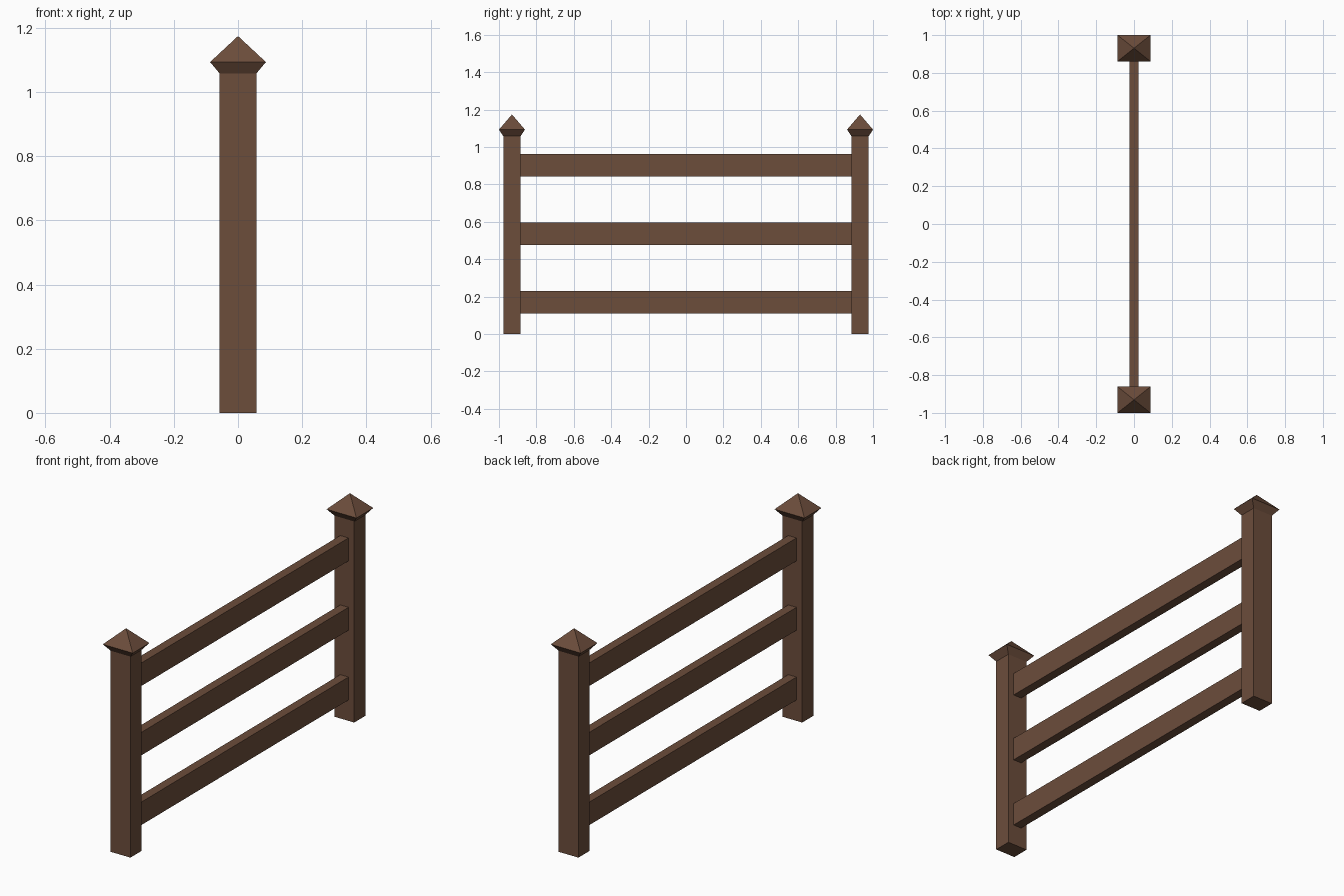
import bpy, bmesh

if "Cube" in bpy.data.objects:
    bpy.data.objects.remove(bpy.data.objects["Cube"])

wood = bpy.data.materials.new("dark brown wood")
wood.diffuse_color = (0.150, 0.074, 0.044, 1)
wood.use_nodes = True
wood.node_tree.nodes["Principled BSDF"].inputs["Base Color"].default_value = wood.diffuse_color


def add_object(name, bm):
    bmesh.ops.recalc_face_normals(bm, faces=bm.faces)
    mesh = bpy.data.meshes.new(name)
    bm.to_mesh(mesh)
    bm.free()
    mesh.materials.append(wood)
    obj = bpy.data.objects.new(name, mesh)
    bpy.context.collection.objects.link(obj)
    return obj


def post(name, y):
    # rectangular rings from the foot to the cap's overhang, then a pointed top
    bm = bmesh.new()
    rings = []
    for hx, hy, z in [(0.0575, 0.046, 0), (0.0575, 0.046, 1.058), (0.087, 0.0695, 1.093)]:
        rings.append([bm.verts.new((sx * hx, y + sy * hy, z))
                      for sx, sy in [(-1, -1), (1, -1), (1, 1), (-1, 1)]])
    apex = bm.verts.new((0, y, 1.174))
    bm.faces.new(rings[0])
    for i in range(4):
        j = (i + 1) % 4
        for a, b in zip(rings, rings[1:]):
            bm.faces.new((a[i], a[j], b[j], b[i]))
        bm.faces.new((rings[-1][i], rings[-1][j], apex))
    add_object(name, bm)


def rail(name, z):
    bm = bmesh.new()
    bmesh.ops.create_cube(bm, size=1)
    bmesh.ops.scale(bm, vec=(0.048, 1.77, 0.121), verts=bm.verts)
    bmesh.ops.translate(bm, vec=(0, 0, z), verts=bm.verts)
    add_object(name, bm)


# Two capped posts
post("front_post", -0.9305)
post("back_post", 0.9305)

# Three horizontal rails between them
for name, z in [("lower_rail", 0.170), ("middle_rail", 0.537), ("upper_rail", 0.902)]:
    rail(name, z)
